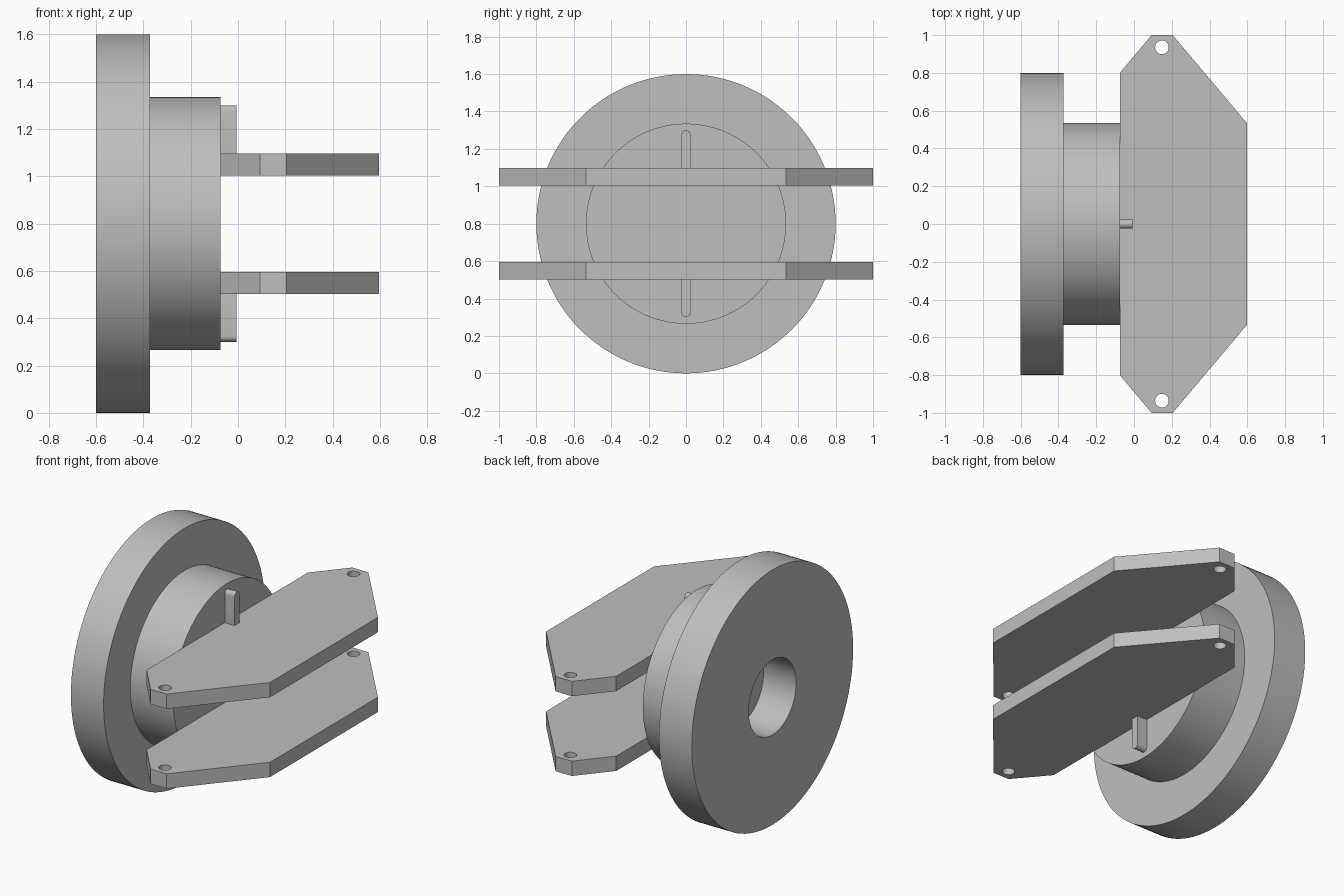
import bpy, bmesh
from math import cos, sin, pi, radians
from mathutils import Matrix, Vector

cube = bpy.data.objects.get("Cube")
if cube:
    bpy.data.objects.remove(cube, do_unlink=True)

grey = bpy.data.materials.new("plain grey")
grey.use_nodes = True
COLOUR = (0.52, 0.52, 0.52, 1)
grey.diffuse_color = COLOUR
grey.node_tree.nodes["Principled BSDF"].inputs["Base Color"].default_value = COLOUR

AXIS_Z = 0.8      # height of the shared axle line
FACE_X = -0.075   # outer face of the hub
STEP_X = -0.373   # where the flange meets the hub


def arc(cx, cy, r, start, end, n):
    return [(cx + r * cos(start + (end - start) * i / n),
             cy + r * sin(start + (end - start) * i / n)) for i in range(n + 1)]


def circle(cx, cy, r, n=32):
    return arc(cx, cy, r, 0, 2 * pi, n)[:-1]


def finish(name, bm):
    bmesh.ops.recalc_face_normals(bm, faces=bm.faces)
    mesh = bpy.data.meshes.new(name)
    bm.to_mesh(mesh)
    bm.free()
    mesh.materials.append(grey)
    obj = bpy.data.objects.new(name, mesh)
    bpy.context.collection.objects.link(obj)
    bpy.ops.object.select_all(action="DESELECT")
    obj.select_set(True)
    bpy.context.view_layer.objects.active = obj
    bpy.ops.object.shade_smooth_by_angle(angle=radians(30))
    return obj


def extrude_outline(name, loops, depth, matrix):
    """Fill the first loop, leaving the others as holes, and thicken it."""
    bm = bmesh.new()
    for loop in loops:
        verts = [bm.verts.new((x, y, 0)) for x, y in loop]
        for a, b in zip(verts, verts[1:] + verts[:1]):
            bm.edges.new((a, b))
    bmesh.ops.triangle_fill(bm, edges=bm.edges[:], use_beauty=True, normal=(0, 0, 1))
    top = bmesh.ops.extrude_face_region(bm, geom=bm.faces[:])["geom"]
    bmesh.ops.translate(bm, vec=(0, 0, depth),
                        verts=[g for g in top if isinstance(g, bmesh.types.BMVert)])
    bmesh.ops.dissolve_limit(bm, angle_limit=0.01, verts=bm.verts[:], edges=bm.edges[:])
    bmesh.ops.transform(bm, matrix=matrix, verts=bm.verts[:])
    return finish(name, bm)


def lathe(name, profile, steps=128):
    """Spin an (x, radius) profile around the axle line."""
    bm = bmesh.new()
    verts = [bm.verts.new((x, 0, AXIS_Z + r)) for x, r in profile]
    edges = [bm.edges.new(pair) for pair in zip(verts, verts[1:])]
    bmesh.ops.spin(bm, geom=verts + edges, cent=(0, 0, AXIS_Z), axis=(1, 0, 0),
                   angle=2 * pi, steps=steps)
    bmesh.ops.remove_doubles(bm, verts=bm.verts[:], dist=0.0001)
    return finish(name, bm)


# Stepped wheel with a blind bore in the back of the flange
lathe("flanged_hub", [(STEP_X, 0), (STEP_X, 0.235), (-0.6, 0.235), (-0.6, 0.8),
                      (STEP_X, 0.8), (STEP_X, 0.535), (FACE_X, 0.535), (FACE_X, 0)])

# Two level plates with a small hole near each end
half = [(FACE_X, 0.8), (0.093, 1), (0.205, 1), (0.597, 0.535)]
outline = half + [(x, -y) for x, y in reversed(half)]
holes = [circle(0.148, s * 0.935, 0.036) for s in (1, -1)]
for name, z in (("lower_plate", 0.503), ("upper_plate", 1.004)):
    extrude_outline(name, [outline] + holes, 0.093, Matrix.Translation((0, 0, z)))

# Round-ended keys on the hub face, outside the plates
R = 0.024
to_face = Matrix(((0, 0, 1, FACE_X), (1, 0, 0, 0), (0, 1, 0, 0), (0, 0, 0, 1)))
for name, low, high in (("lower_key", 0.3, 0.55), ("upper_key", 1.05, 1.3)):
    slot = arc(0, high - R, R, 0, pi, 12) + arc(0, low + R, R, pi, 2 * pi, 12)
    extrude_outline(name, [slot], 0.068, to_face)
